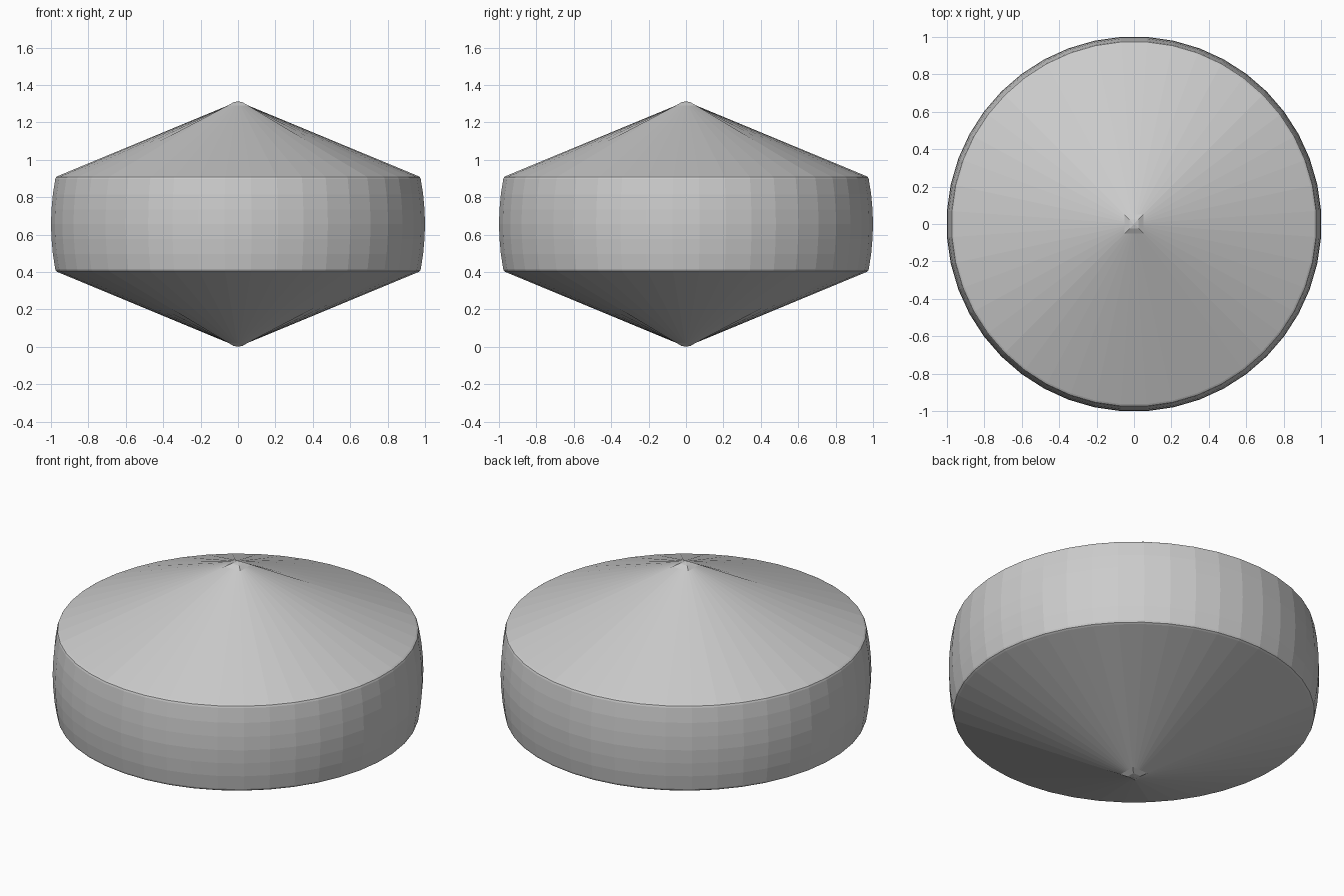
import bpy, bmesh, math

if "Cube" in bpy.data.objects:
    bpy.data.objects.remove(bpy.data.objects["Cube"])

SIDES = 44
MID = 0.656
K = 1 / math.cos(math.pi / SIDES)   # flats of the polygon reach the full radius

# Upper half profile: radius, height, squareness of the ring (0 round, 1 square)
upper = [(1.0, MID, 0), (0.997, 0.735, 0), (0.99, 0.815, 0), (0.977, 0.897, 0),
         (0.973, 0.907, 0), (0.963, 0.913, 0), (0.052, 1.291, 1), (0.025, 1.307, 1)]
lower = [(r, 2 * MID - z, s) for r, z, s in reversed(upper[1:])]
profile = lower + upper


def ring_point(i, r, square):
    a = 2 * math.pi * (i + 0.5) / SIDES
    c, s = math.cos(a), math.sin(a)
    f = r / max(abs(c), abs(s)) if square else r * K
    return c * f, s * f


# Double-coned disc with a barrelled rim and small square-based tips
bm = bmesh.new()
rings = [[bm.verts.new((*ring_point(i, r, sq), z)) for i in range(SIDES)]
         for r, z, sq in profile]
for a, b in zip(rings, rings[1:]):
    for i in range(SIDES):
        j = (i + 1) % SIDES
        bm.faces.new((a[i], a[j], b[j], b[i]))
bottom_tip = bm.verts.new((0, 0, 0))
top_tip = bm.verts.new((0, 0, 2 * MID))
for i in range(SIDES):
    j = (i + 1) % SIDES
    bm.faces.new((rings[0][j], rings[0][i], bottom_tip))
    bm.faces.new((rings[-1][i], rings[-1][j], top_tip))
bmesh.ops.recalc_face_normals(bm, faces=bm.faces)

mesh = bpy.data.meshes.new("double_cone_disc")
bm.to_mesh(mesh)
bm.free()
disc = bpy.data.objects.new("double_cone_disc", mesh)
bpy.context.collection.objects.link(disc)
